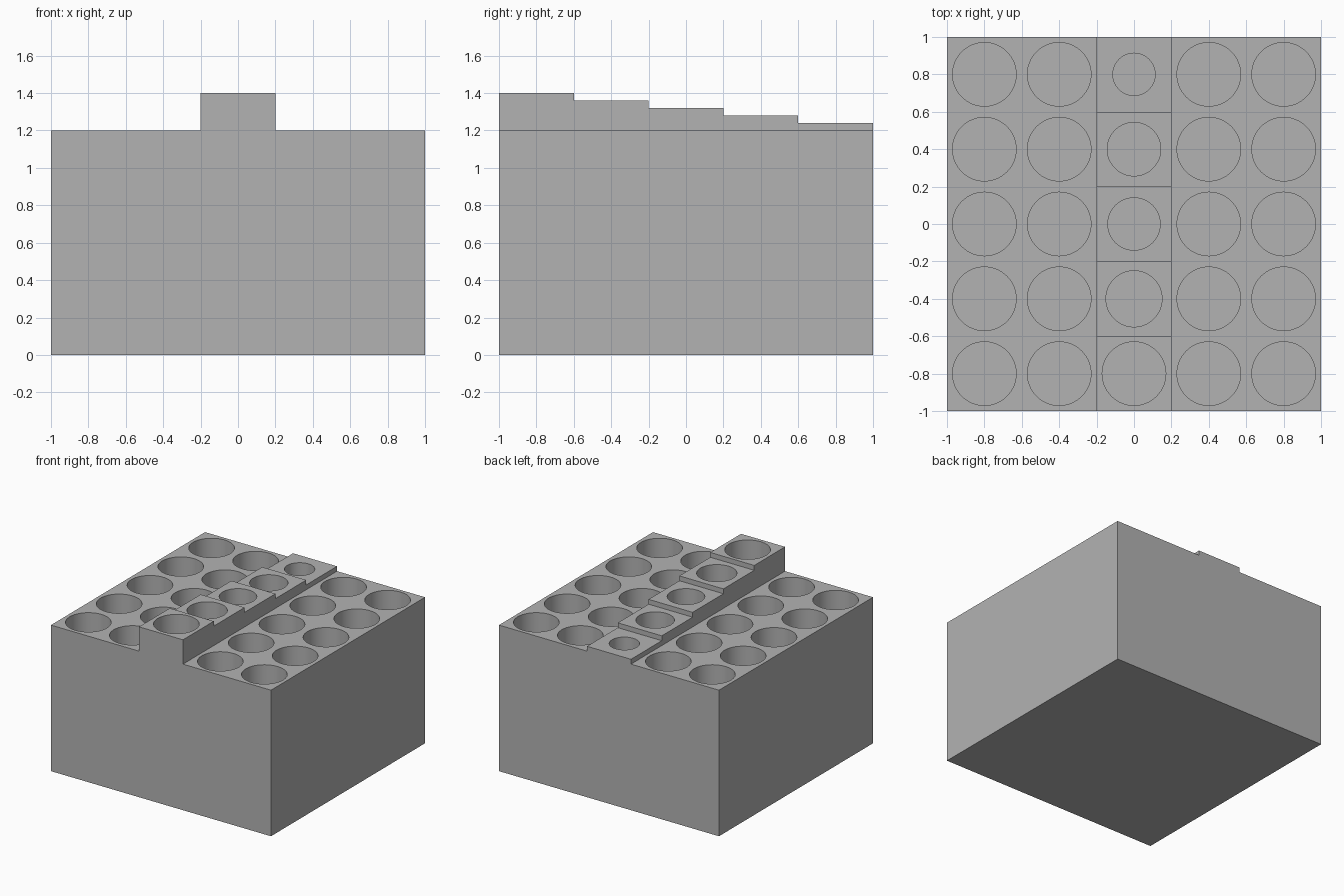
import bpy
import bmesh
import math
from mathutils import Matrix

cube = bpy.data.objects.get("Cube")
if cube:
    bpy.data.objects.remove(cube, do_unlink=True)

CELL = 0.4          # spacing of the holes
BLOCK_H = 1.2       # height of the main block
FLOOR = 0.2         # height of the hole floors
ROWS = [(i - 2) * CELL for i in range(5)]
RIDGE_TOPS = [1.40, 1.36, 1.32, 1.28, 1.24]        # front to back
RIDGE_RADII = [0.17, 0.15, 0.14, 0.143, 0.113]     # front to back
SIDE_RADIUS = 0.17

grey = bpy.data.materials.new("plain grey")
grey.use_nodes = True
colour = (0.45, 0.45, 0.45, 1.0)
grey.diffuse_color = colour
grey.node_tree.nodes["Principled BSDF"].inputs["Base Color"].default_value = colour


def make_object(name, bm):
    bmesh.ops.recalc_face_normals(bm, faces=bm.faces[:])
    mesh = bpy.data.meshes.new(name)
    bm.to_mesh(mesh)
    bm.free()
    mesh.materials.append(grey)
    obj = bpy.data.objects.new(name, mesh)
    bpy.context.collection.objects.link(obj)
    return obj


def apply_boolean(target, tool, operation):
    mod = target.modifiers.new(operation.lower(), 'BOOLEAN')
    mod.operation = operation
    mod.solver = 'EXACT'
    mod.object = tool
    bpy.context.view_layer.objects.active = target
    bpy.ops.object.modifier_apply(modifier=mod.name)
    bpy.data.objects.remove(tool, do_unlink=True)


# Main block
bm = bmesh.new()
bmesh.ops.create_cube(bm, size=1, matrix=Matrix.Translation((0, 0, BLOCK_H / 2))
                      @ Matrix.Diagonal((2, 2, BLOCK_H, 1)))
block = make_object("holder_block", bm)

# Stepped centre ridge: side profile extruded across one cell
profile = [(1, 1.0), (-1, 1.0)]
for y, top in zip(ROWS, RIDGE_TOPS):
    profile += [(y - CELL / 2, top), (y + CELL / 2, top)]
bm = bmesh.new()
face = bm.faces.new([bm.verts.new((-CELL / 2, y, z)) for y, z in profile])
side = bmesh.ops.extrude_face_region(bm, geom=[face])
bmesh.ops.translate(bm, vec=(CELL, 0, 0),
                    verts=[v for v in side["geom"] if isinstance(v, bmesh.types.BMVert)])
ridge = make_object("stepped_ridge", bm)
apply_boolean(block, ridge, 'UNION')

# Round holes: equal at the sides, narrowing toward the back on the ridge
bm = bmesh.new()
depth = 1.6 - FLOOR
for x in ROWS:
    for y, ridge_radius in zip(ROWS, RIDGE_RADII):
        r = ridge_radius if abs(x) < 0.01 else SIDE_RADIUS
        bmesh.ops.create_cone(bm, cap_ends=True, segments=64, radius1=r, radius2=r,
                              depth=depth,
                              matrix=Matrix.Translation((x, y, FLOOR + depth / 2)))
cutter = make_object("hole_cutter", bm)
cutter.hide_render = True
apply_boolean(block, cutter, 'DIFFERENCE')

# Smooth hole walls with sharp rims
bpy.ops.object.select_all(action='DESELECT')
block.select_set(True)
bpy.context.view_layer.objects.active = block
bpy.ops.object.shade_smooth_by_angle(angle=math.radians(30))
